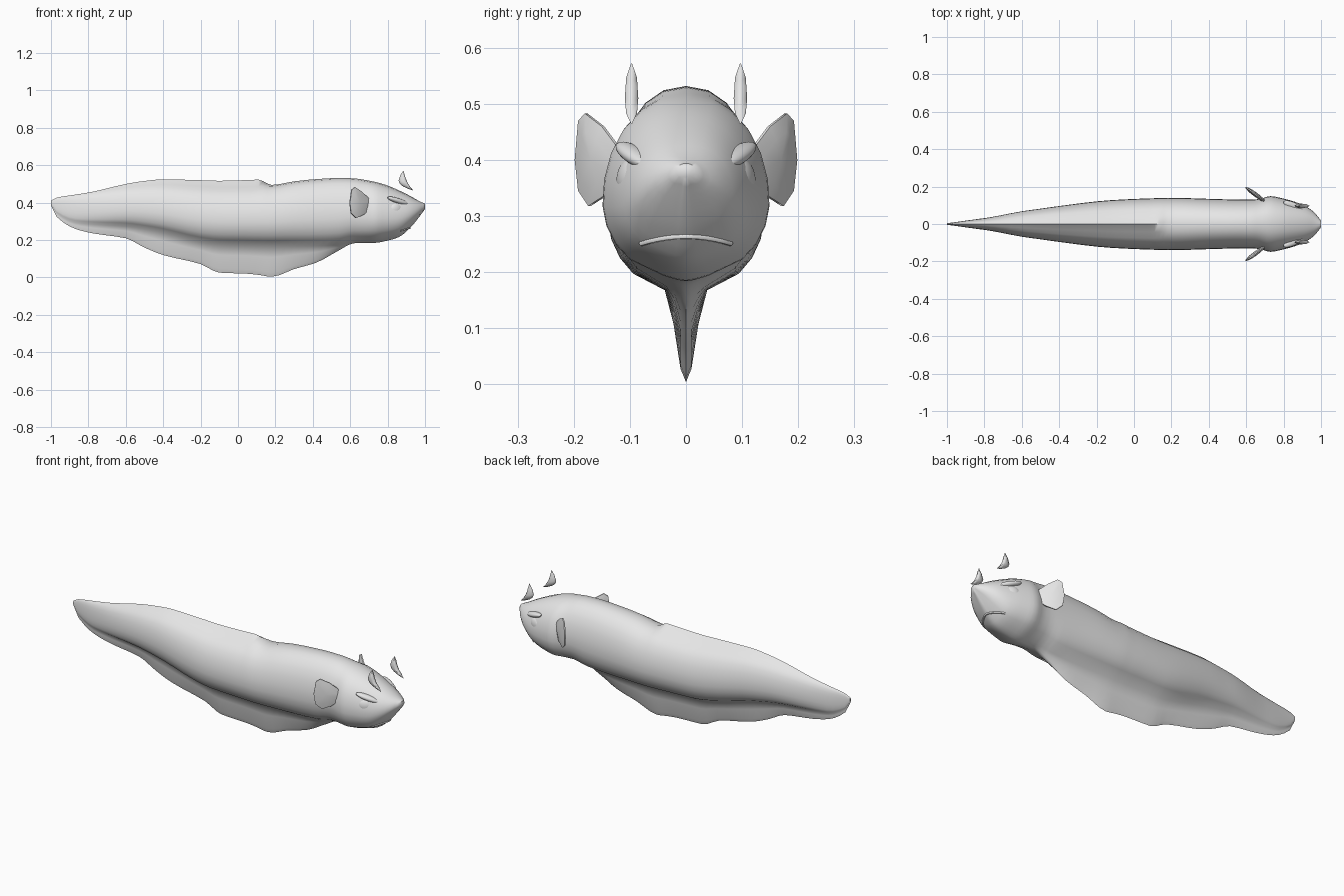
import bpy, bmesh, math
from mathutils import Vector
from mathutils.bvhtree import BVHTree

if "Cube" in bpy.data.objects:
    bpy.data.objects.remove(bpy.data.objects["Cube"])

skin = bpy.data.materials.new("grey skin")
skin.diffuse_color = (0.8, 0.8, 0.8, 1)
skin.use_nodes = True
skin.node_tree.nodes["Principled BSDF"].inputs["Base Color"].default_value = skin.diffuse_color


def finish(name, bm, angle=40):
    """Turn a bmesh into a smooth shaded object."""
    bmesh.ops.recalc_face_normals(bm, faces=bm.faces)
    me = bpy.data.meshes.new(name)
    bm.to_mesh(me)
    bm.free()
    ob = bpy.data.objects.new(name, me)
    bpy.context.collection.objects.link(ob)
    me.materials.append(skin)
    bpy.ops.object.select_all(action='DESELECT')
    bpy.context.view_layer.objects.active = ob
    ob.select_set(True)
    bpy.ops.object.shade_smooth_by_angle(angle=math.radians(angle))
    return ob


# Body stations: x, top, lower fin edge, half width, belly
STATIONS = [
    (-1.00, .412, .385, .004, .388), (-.97, .427, .325, .008, .340),
    (-.87, .443, .260, .022, .290), (-.77, .460, .235, .036, .280),
    (-.60, .500, .210, .068, .270), (-.50, .516, .160, .082, .255),
    (-.40, .525, .120, .096, .235), (-.20, .520, .072, .121, .185),
    (-.10, .517, .026, .129, .172), (.05, .521, .020, .136, .168),
    (.11, .523, .014, .138, .166), (.18, .495, .004, .140, .165),
    (.30, .514, .045, .138, .165), (.42, .526, .080, .134, .166),
    (.54, .532, .145, .131, .172), (.62, .530, .183, .130, .190),
    (.67, .523, .184, .134, .191), (.73, .512, .185, .149, .191),
    (.79, .495, .195, .138, .200), (.86, .466, .216, .119, .220),
    (.92, .436, .265, .094, .269), (.97, .408, .325, .056, .328),
    (1.0, .394, .366, .018, .367)]


def sample(x, col, table=STATIONS):
    """Smooth interpolation of one table column without overshoot."""
    def slope(i):
        if i == 0 or i == len(table) - 1:
            return 0
        d0, d1 = [(table[j + 1][col] - table[j][col]) / (table[j + 1][0] - table[j][0])
                  for j in (i - 1, i)]
        return 0 if d0 * d1 <= 0 else 2 * d0 * d1 / (d0 + d1)
    i = max(j for j in range(len(table) - 1) if table[j][0] <= x + 1e-9)
    h = table[i + 1][0] - table[i][0]
    t = (x - table[i][0]) / h
    a, b = table[i][col], table[i + 1][col]
    if i in (0, len(table) - 2):
        return a + (b - a) * t
    return ((2 * t**3 - 3 * t**2 + 1) * a + (3 * t**2 - 2 * t**3) * b
            + (t**3 - 2 * t**2 + t) * h * slope(i) + (t**3 - t**2) * h * slope(i + 1))


CREST = [(-1, 0), (-.8, .005), (-.4, .022), (.1, .03), (.18, 0), (.5, 0), (1, 0)]


def half_section(x):
    top, low, w, belly = (sample(x, c) for c in (1, 2, 3, 4))
    crest = sample(x, 1, CREST)
    top -= crest
    mid = belly + .42 * (top - belly)
    pts = []
    for k in range(10):
        a = math.radians(140 * k / 9)
        c = math.cos(a)
        z = mid + c * (top - mid if c > 0 else mid - belly)
        pts.append((w * math.sin(a) ** .9, z + (crest if k == 0 else 0)))
    # keel fin below the belly
    return pts + [(.27 * w, belly + .003), (.16 * w, low + .65 * (belly - low)),
                  (.07 * w, low + .15 * (belly - low)), (0, low)]


# Body with head, tail and keel fin as one loft
xs = []
for a, b in zip(STATIONS, STATIONS[1:]):
    xs += [a[0] + (b[0] - a[0]) * i / 3 for i in range(3)]
xs.append(1.0)
bm = bmesh.new()
rings = []
for x in xs:
    half = half_section(x)
    loop = half + [(-y, z) for y, z in half[-2:0:-1]]
    rings.append([bm.verts.new((x, y, z)) for y, z in loop])
for r0, r1 in zip(rings, rings[1:]):
    n = len(r0)
    for i in range(n):
        j = (i + 1) % n
        bm.faces.new((r0[i], r0[j], r1[j], r1[i]))
bm.faces.new(rings[0])
bm.faces.new(rings[-1])
bm.normal_update()
tree = BVHTree.FromBMesh(bm)
finish("body", bm, 50)


def lens(name, rim, bulge, edge):
    """Fin shaped blade: a rim outline swelling towards its middle."""
    rim = [Vector(p) for p in rim]
    mid = sum(rim, Vector()) / len(rim)
    nor = Vector()
    for a, b in zip(rim, rim[1:] + rim[:1]):
        nor += (a - mid).cross(b - mid)
    nor.normalize()
    bm = bmesh.new()
    sides = []
    for s in (1, -1):
        outer = [bm.verts.new(p + nor * edge * s) for p in rim]
        inner = [bm.verts.new(p.lerp(mid, .4) + nor * bulge * .8 * s) for p in rim]
        hub = bm.verts.new(mid + nor * bulge * s)
        sides.append(outer)
        for i in range(len(rim)):
            j = (i + 1) % len(rim)
            bm.faces.new((outer[i], outer[j], inner[j], inner[i]))
            bm.faces.new((inner[i], inner[j], hub))
    a, b = sides
    for i in range(len(rim)):
        j = (i + 1) % len(rim)
        bm.faces.new((a[i], a[j], b[j], b[i]))
    return finish(name, bm, 60)


def ball(name, loc, size, turn, tilt=0):
    """Stretched sphere, tilted about y and then turned about z."""
    bm = bmesh.new()
    bmesh.ops.create_uvsphere(bm, u_segments=24, v_segments=14, radius=1)
    ob = finish(name, bm, 60)
    ob.location, ob.scale = loc, size
    ob.rotation_euler = (0, tilt, turn)


FIN = [(.71, .112, .412), (.66, .148, .460), (.625, .178, .483), (.607, .190, .470),
       (.597, .196, .400), (.603, .190, .345), (.63, .172, .318), (.67, .146, .335),
       (.71, .112, .372)]
HORN = [(.885, .572), (.868, .548), (.858, .518), (.866, .500), (.882, .487),
        (.910, .474), (.938, .465), (.920, .485), (.906, .508), (.893, .540)]
for s, side in ((-1, "right"), (1, "left")):
    lens(side + "_pectoral_fin", [(x, y * s, z) for x, y, z in FIN], .012, .003)
    lens(side + "_horn", [(x, .097 * s, z) for x, z in HORN], .012, .001)
    ball(side + "_eye", (.843, .093 * s, .364), (.047, .027, .041), -s * .42)
    # slanting brow ridge over the eye
    ball(side + "_brow", (.858, .091 * s, .408), (.068, .022, .015), -s * .45, .3)

# Mouth line following the front of the head
cu = bpy.data.curves.new("mouth", 'CURVE')
cu.dimensions = '3D'
cu.bevel_depth = .005
cu.bevel_resolution = 1
cu.use_fill_caps = True
pts = []
for i in range(17):
    y = -.08 + .01 * i
    hit = tree.ray_cast(Vector((2, y, .264 - 2 * y * y)), Vector((-1, 0, 0)))[0]
    if hit:
        pts.append(hit)
sp = cu.splines.new('POLY')
sp.points.add(len(pts) - 1)
for p, q in zip(sp.points, pts):
    p.co = (*q, 1)
mouth = bpy.data.objects.new("mouth", cu)
bpy.context.collection.objects.link(mouth)
cu.materials.append(skin)
bpy.ops.object.select_all(action='DESELECT')
bpy.context.view_layer.objects.active = mouth
mouth.select_set(True)
bpy.ops.object.convert(target='MESH')
bpy.ops.object.shade_smooth_by_angle(angle=math.radians(60))
